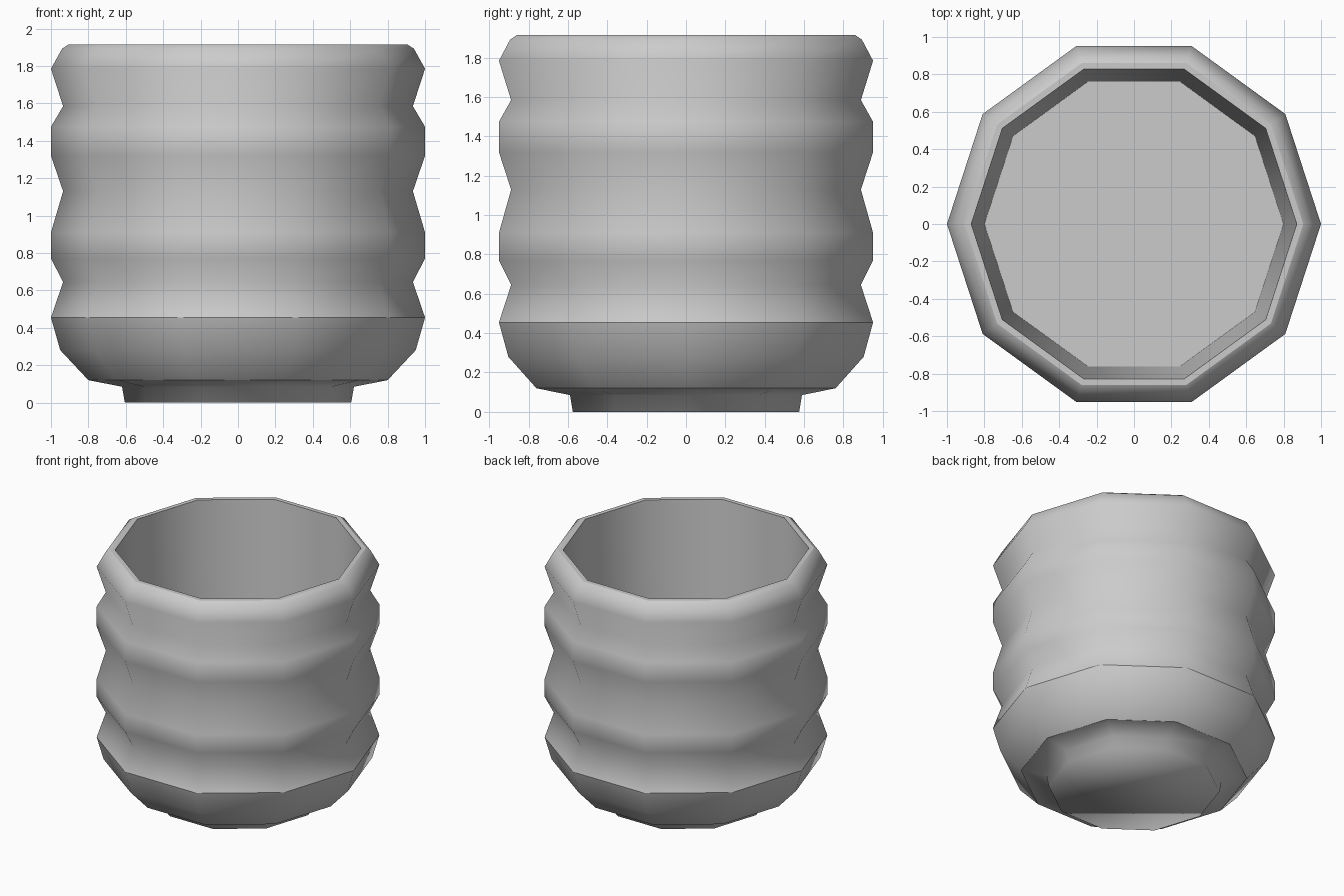
import bpy, bmesh
from math import cos, sin, pi

if "Cube" in bpy.data.objects:
    bpy.data.objects.remove(bpy.data.objects["Cube"])

SIDES = 10

# Profile rings from the base, up the ribbed wall, over the rim, down to the floor:
# (radius, height, sharp ring edge)
profile = [
    (0.605, 0.0, False), (0.62, 0.085, False), (0.80, 0.12, True),
    (0.95, 0.28, False), (1.0, 0.455, True), (0.935, 0.645, False),
    (1.0, 0.77, False), (1.0, 0.91, False), (0.935, 1.13, False),
    (1.0, 1.32, False), (1.0, 1.475, False), (0.935, 1.585, False),
    (1.0, 1.785, False), (0.94, 1.893, False), (0.905, 1.915, True),
    (0.87, 1.915, True), (0.80, 0.2, True),
]

bm = bmesh.new()
rings = [[bm.verts.new((r * cos(2 * pi * i / SIDES), r * sin(2 * pi * i / SIDES), z))
          for i in range(SIDES)] for r, z, _ in profile]

# Wall faces
for a, b in zip(rings, rings[1:]):
    for i in range(SIDES):
        j = (i + 1) % SIDES
        bm.faces.new((a[i], a[j], b[j], b[i]))

# Underside and inner floor
bm.faces.new(rings[0][::-1])
bm.faces.new(rings[-1])

for f in bm.faces:
    f.smooth = True

# Crisp ring edges
for ring, (_, _, sharp) in zip(rings, profile):
    if sharp:
        for i in range(SIDES):
            bm.edges.get((ring[i], ring[(i + 1) % SIDES])).smooth = False

mesh = bpy.data.meshes.new("ribbed_cup")
bm.to_mesh(mesh)
bm.free()
cup = bpy.data.objects.new("ribbed_cup", mesh)
bpy.context.collection.objects.link(cup)
